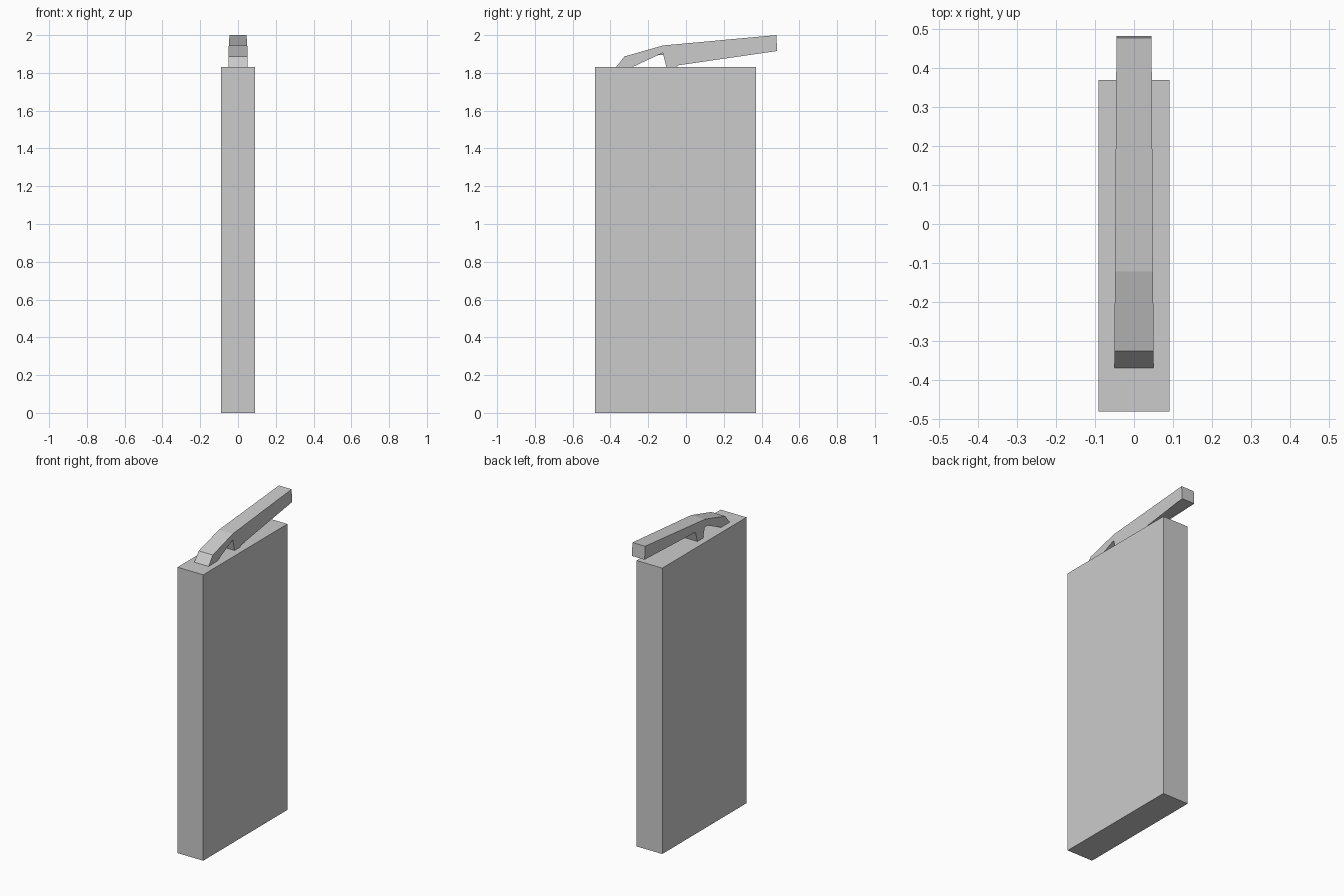
import bpy, bmesh

if "Cube" in bpy.data.objects:
    bpy.data.objects.remove(bpy.data.objects["Cube"])


def extrude_profile(name, profile, half_width):
    """Extrude a (y, z) outline across x; half_width(y) gives the half thickness."""
    bm = bmesh.new()
    sides = [[bm.verts.new((s * half_width(y), y, z)) for y, z in profile] for s in (-1, 1)]
    for ring in sides:
        bm.faces.new(ring)
    n = len(profile)
    for i in range(n):
        j = (i + 1) % n
        bm.faces.new((sides[0][i], sides[0][j], sides[1][j], sides[1][i]))
    bmesh.ops.triangulate(bm, faces=[f for f in bm.faces if len(f.verts) > 4])
    bmesh.ops.recalc_face_normals(bm, faces=bm.faces[:])
    mesh = bpy.data.meshes.new(name)
    bm.to_mesh(mesh)
    bm.free()
    obj = bpy.data.objects.new(name, mesh)
    bpy.context.collection.objects.link(obj)
    return obj


TOP = 1.831

# Tall flat slab
extrude_profile("body", [(-0.482, 0), (0.37, 0), (0.37, TOP), (-0.482, TOP)],
                lambda y: 0.091)

# Lever: front foot, bent top, long rear arm and middle post, narrowing to the rear
lever = [(-0.37, TOP), (-0.326, 1.887), (-0.122, 1.945), (0.478, 2.0),
         (0.483, 1.916), (-0.021, 1.916), (-0.047, TOP), (-0.104, TOP),
         (-0.123, 1.906), (-0.283, TOP)]
extrude_profile("lever", lever, lambda y: 0.0505 - 0.0055 * (y + 0.37) / 0.85)
